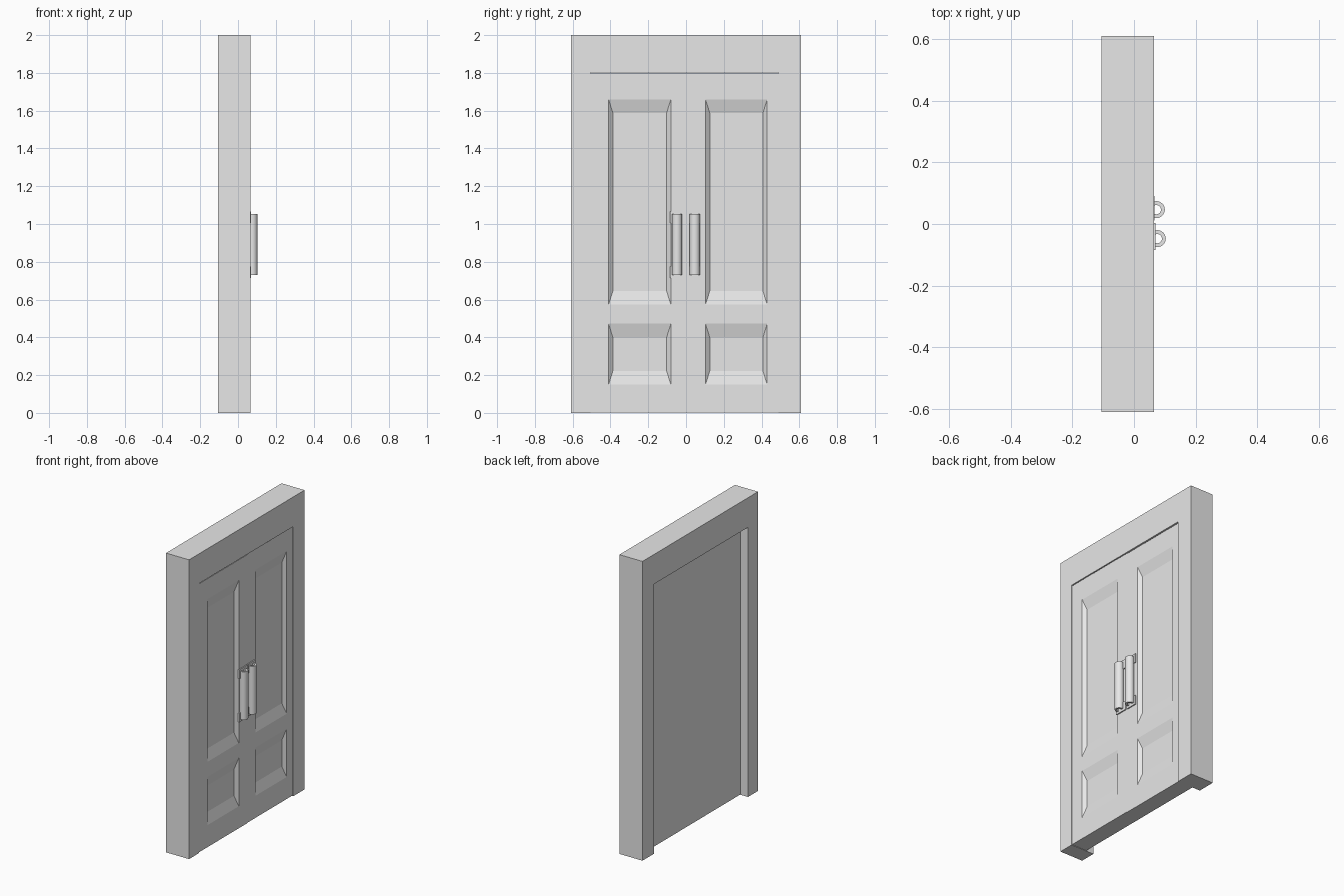
import bpy, bmesh, math

if "Cube" in bpy.data.objects:
    bpy.data.objects.remove(bpy.data.objects["Cube"], do_unlink=True)

grey = bpy.data.materials.new("light_grey")
grey.use_nodes = True
GREY = (0.8, 0.8, 0.8, 1)
grey.diffuse_color = GREY
grey.node_tree.nodes["Principled BSDF"].inputs["Base Color"].default_value = GREY


def finish(name, bm):
    bmesh.ops.remove_doubles(bm, verts=bm.verts, dist=1e-5)
    bmesh.ops.recalc_face_normals(bm, faces=bm.faces)
    me = bpy.data.meshes.new(name)
    bm.to_mesh(me)
    bm.free()
    me.materials.append(grey)
    ob = bpy.data.objects.new(name, me)
    bpy.context.collection.objects.link(ob)
    return ob


def prism(name, points, offset):
    """Extrude a closed outline along an offset."""
    bm = bmesh.new()
    face = bm.faces.new([bm.verts.new(p) for p in points])
    new = bmesh.ops.extrude_face_region(bm, geom=[face])["geom"]
    bmesh.ops.translate(bm, vec=offset,
                        verts=[g for g in new if isinstance(g, bmesh.types.BMVert)])
    return finish(name, bm)


# Frame: upside-down U outline pushed through the wall thickness
BACK, FRONT = -0.105, 0.065
outline = [(-0.61, 0), (-0.61, 2), (0.61, 2), (0.61, 0),
           (0.49, 0), (0.49, 1.802), (-0.505, 1.802), (-0.505, 0)]
prism("door_frame", [(BACK, y, z) for y, z in outline], (FRONT - BACK, 0, 0))


# Door leaves: a flat slab whose front has two sunken, bevelled panels
def leaf(name, ys, front):
    back, depth, side, end = -0.05, 0.02, 0.023, 0.073
    zs = [0.003, 0.15, 0.472, 0.573, 1.66, 1.797]
    bm = bmesh.new()

    def quad(*pts):
        bm.faces.new([bm.verts.new(p) for p in pts])

    for i in range(3):
        for j in range(5):
            y0, y1, z0, z1 = ys[i], ys[i + 1], zs[j], zs[j + 1]
            outer = [(front, y0, z0), (front, y1, z0), (front, y1, z1), (front, y0, z1)]
            if i == 1 and j in (1, 3):
                x = front - depth
                inner = [(x, y0 + side, z0 + end), (x, y1 - side, z0 + end),
                         (x, y1 - side, z1 - end), (x, y0 + side, z1 - end)]
                quad(*inner)
                for k in range(4):
                    n = (k + 1) % 4
                    quad(outer[k], outer[n], inner[n], inner[k])
            else:
                quad(*outer)
    # Edges and plain back, following the same divisions
    for a, b in zip(ys, ys[1:]):
        for z in (zs[0], zs[-1]):
            quad((back, a, z), (back, b, z), (front, b, z), (front, a, z))
        for c, d in zip(zs, zs[1:]):
            quad((back, a, c), (back, a, d), (back, b, d), (back, b, c))
    for c, d in zip(zs, zs[1:]):
        for y in (ys[0], ys[-1]):
            quad((back, y, c), (back, y, d), (front, y, d), (front, y, c))
    return finish(name, bm)


leaf("right_door", [-0.505, -0.41, -0.08, 0.007], 0.062)
leaf("left_door", [0.007, 0.103, 0.43, 0.49], 0.059)


# Handles: upright C-section grips on small end plates
def handle(side, y, front, y0, y1):
    cx, r_out, r_in, steps = front + 0.0135, 0.0275, 0.015, 20
    angles = [math.radians(-118 + 236 * k / steps) for k in range(steps + 1)]
    ring = [(cx + r_out * math.cos(a), y + r_out * math.sin(a), 0.73) for a in angles]
    ring += [(cx + r_in * math.cos(a), y + r_in * math.sin(a), 0.73) for a in reversed(angles)]
    grip = prism(side + "_handle_grip", ring, (0, 0, 0.322))
    bpy.ops.object.select_all(action='DESELECT')
    grip.select_set(True)
    bpy.context.view_layer.objects.active = grip
    bpy.ops.object.shade_smooth_by_angle(angle=math.radians(35))
    for label, z in (("lower", 0.715), ("upper", 1.005)):
        prism(f"{side}_handle_{label}_plate",
              [(front - 0.001, y0, z), (front - 0.001, y1, z),
               (front - 0.001, y1, z + 0.06), (front - 0.001, y0, z + 0.06)],
              (0.008, 0, 0))


handle("right", -0.0475, 0.062, -0.085, 0.003)
handle("left", 0.0465, 0.059, 0.011, 0.09)
